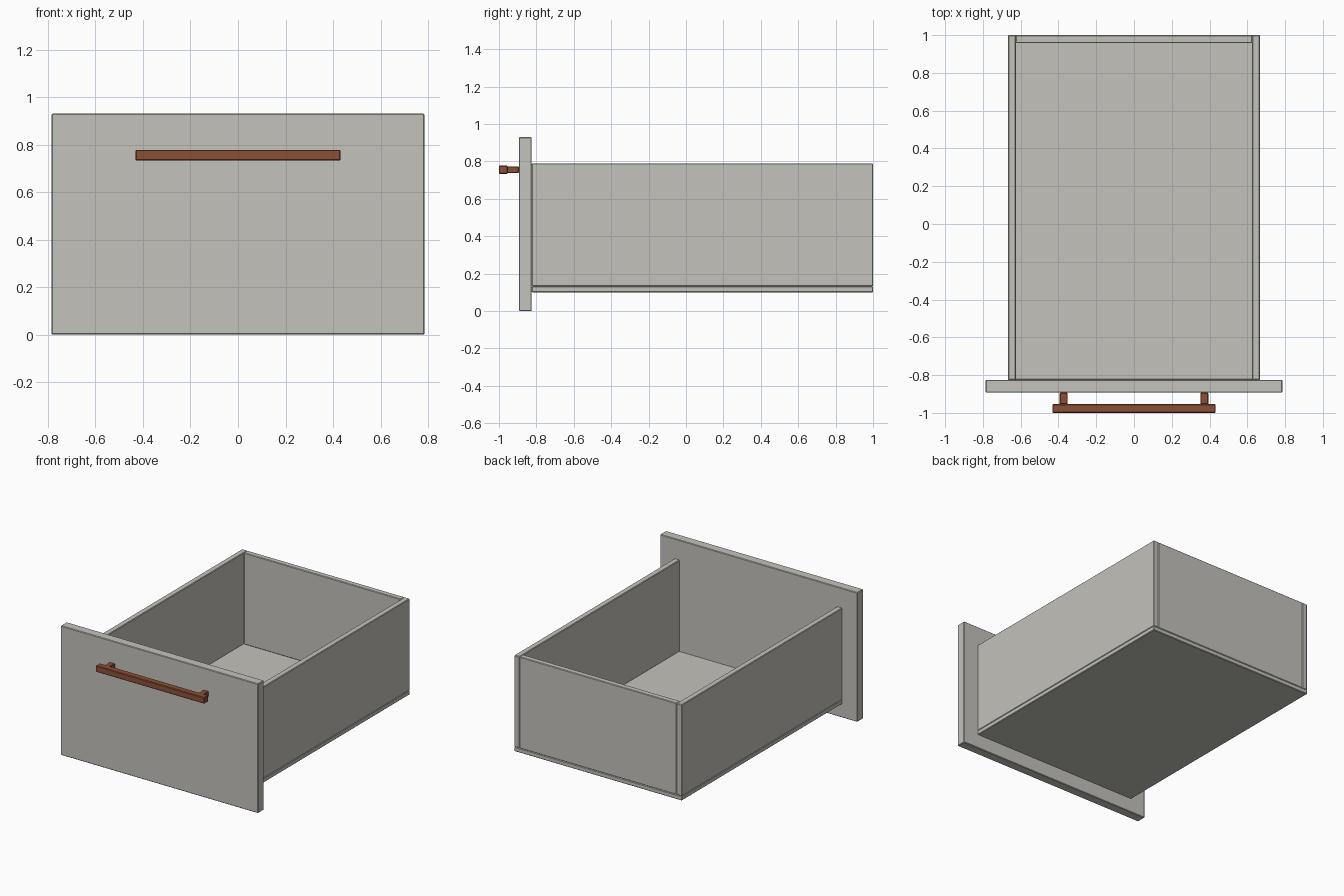
import bpy
from mathutils import Vector

old = bpy.data.objects.get("Cube")
if old:
    bpy.data.objects.remove(old, do_unlink=True)


def material(name, rgb):
    mat = bpy.data.materials.new(name)
    mat.use_nodes = True
    mat.diffuse_color = (*rgb, 1)
    mat.node_tree.nodes["Principled BSDF"].inputs["Base Color"].default_value = (*rgb, 1)
    return mat


grey = material("warm grey", (0.55, 0.54, 0.50))
brown = material("brown wood", (0.26, 0.08, 0.037))


def board(name, low, high, mat, bevel=0.004):
    """Box between two corners with finely chamfered edges."""
    low, high = Vector(low), Vector(high)
    bpy.ops.mesh.primitive_cube_add(size=1, location=(low + high) / 2)
    obj = bpy.context.object
    obj.name = name
    for v in obj.data.vertices:
        v.co *= high - low
    obj.data.materials.append(mat)
    mod = obj.modifiers.new("Chamfer", 'BEVEL')
    mod.width = bevel
    mod.segments = 1
    return obj


# Main levels of the box
front_y, back_y = -0.825, 1.0
floor_low, floor_top, rim = 0.10, 0.132, 0.79
outer, inner = 0.667, 0.625

# Front panel and floor
board("front_panel", (-0.785, -0.893, 0), (0.785, front_y, 0.93), grey)
board("bottom_panel", (-outer, front_y, floor_low), (outer, back_y, floor_top), grey)

# Back wall sits between the two side walls
board("back_wall", (-inner, 0.958, floor_top), (inner, back_y, rim), grey)

# Side walls and handle posts, mirrored
for side, s in (("left", 1), ("right", -1)):
    xs = sorted((s * inner, s * outer))
    board(side + "_wall", (xs[0], front_y, floor_top), (xs[1], back_y, rim), grey)
    xs = sorted((s * 0.352, s * 0.394))
    board(side + "_handle_post", (xs[0], -0.955, 0.737), (xs[1], -0.893, 0.774), brown)

# Handle bar
board("handle_bar", (-0.432, -1.0, 0.733), (0.432, -0.953, 0.778), brown)
